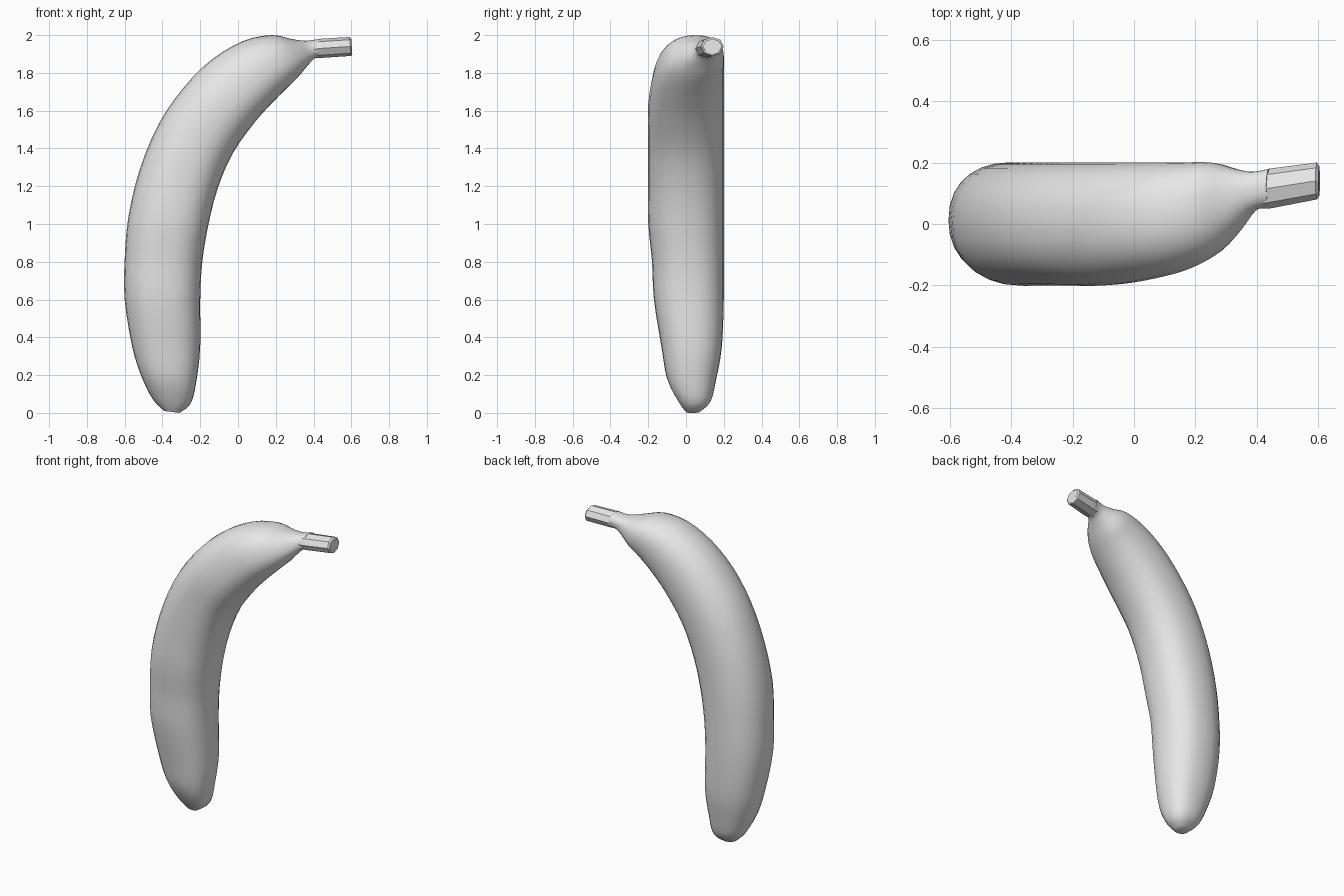
import bpy
import bmesh
import math

default_cube = bpy.data.objects.get("Cube")
if default_cube:
    bpy.data.objects.remove(default_cube, do_unlink=True)


def make_material(name, colour):
    material = bpy.data.materials.new(name)
    material.use_nodes = True
    material.diffuse_color = colour
    shader = next(n for n in material.node_tree.nodes if n.type == "BSDF_PRINCIPLED")
    shader.inputs["Base Color"].default_value = colour
    shader.inputs["Roughness"].default_value = 0.6
    return material


def catmull_rom(rows, steps):
    """Return the rows with smoothly interpolated rows between them."""
    result = []
    last = len(rows) - 1
    for i in range(last):
        before, start = rows[max(i - 1, 0)], rows[i]
        end, after = rows[i + 1], rows[min(i + 2, last)]
        for step in range(steps):
            t = step / steps
            result.append([
                b + t * (c - a) / 2
                + t * t * (a - 2.5 * b + 2 * c - d / 2)
                + t ** 3 * (1.5 * (b - c) + (d - a) / 2)
                for a, b, c, d in zip(before, start, end, after)
            ])
    result.append(rows[last])
    return result


def rounded(value, power):
    return math.copysign(abs(value) ** power, value)


def loft(name, rows, sides, power, inner_power, material):
    """Skin closed cross-sections: outer x, z, inner x, z, front y, back y."""
    mesh = bpy.data.meshes.new(name)
    bm = bmesh.new()
    rings = []
    for outer_x, outer_z, inner_x, inner_z, front, back in rows:
        ring = []
        for k in range(sides):
            angle = math.tau * k / sides
            c, s = math.cos(angle), math.sin(angle)
            across = rounded(c, power if c > 0 else inner_power)
            depth = rounded(s, power)
            ring.append(bm.verts.new((
                (outer_x + inner_x + across * (outer_x - inner_x)) / 2,
                (front + back + depth * (back - front)) / 2,
                (outer_z + inner_z + across * (outer_z - inner_z)) / 2,
            )))
        rings.append(ring)
    for ring, following in zip(rings, rings[1:]):
        for k in range(sides):
            n = (k + 1) % sides
            bm.faces.new((ring[k], ring[n], following[n], following[k]))
    bm.faces.new(rings[0])
    bm.faces.new(rings[-1])
    bmesh.ops.recalc_face_normals(bm, faces=bm.faces)
    bm.to_mesh(mesh)
    bm.free()
    mesh.materials.append(material)
    shape = bpy.data.objects.new(name, mesh)
    bpy.context.collection.objects.link(shape)
    return shape


grey = make_material("plain grey", (0.8, 0.8, 0.8, 1.0))

# Curved fruit body, from the blunt bottom tip up to the neck
body_sections = [
    (-.39, .01, -.31, 0, 0, .07),
    (-.45, .07, -.25, .05, -.04, .13),
    (-.51, .19, -.22, .17, -.1, .16),
    (-.56, .35, -.2, .35, -.13, .19),
    (-.6, .6, -.2, .6, -.17, .2),
    (-.6, .81, -.19, .79, -.18, .2),
    (-.58, 1.04, -.16, .98, -.2, .2),
    (-.52, 1.29, -.11, 1.18, -.2, .2),
    (-.42, 1.53, -.03, 1.37, -.2, .2),
    (-.29, 1.72, .09, 1.54, -.2, .2),
    (-.14, 1.87, .19, 1.65, -.18, .2),
    (.03, 1.97, .26, 1.72, -.15, .2),
    (.18, 2, .32, 1.78, -.1, .2),
    (.28, 1.98, .37, 1.84, -.03, .18),
    (.36, 1.97, .41, 1.88, .04, .17),
    (.43, 1.98, .45, 1.89, .06, .18),
]
body = loft("fruit_body", catmull_rom(body_sections, 3), 28, .9, .8, grey)

# Faceted stem with a blunt cut end
stem_sections = [
    (.33, 1.96, .38, 1.88, .05, .16),
    (.43, 1.98, .45, 1.88, .05, .18),
    (.59, 1.99, .6, 1.89, .08, .2),
    (.6, 1.98, .605, 1.9, .09, .19),
]
loft("stem", stem_sections, 8, 1, 1, grey)

# Smooth skin, with hard edges kept at the tip
bpy.ops.object.select_all(action="DESELECT")
body.select_set(True)
bpy.context.view_layer.objects.active = body
bpy.ops.object.shade_smooth_by_angle(angle=math.radians(40))
